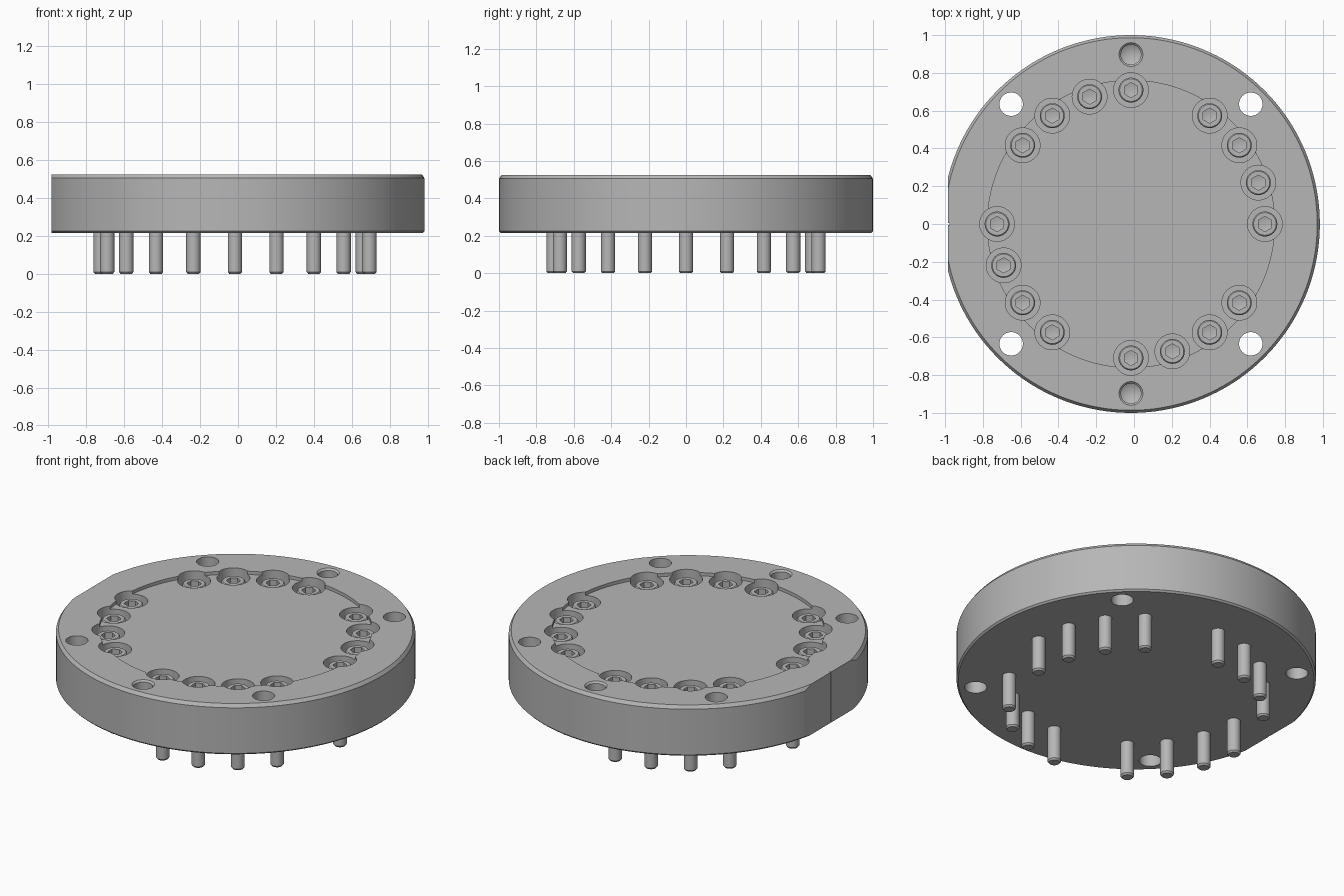
import bpy, bmesh, math
from mathutils import Matrix, Vector

if "Cube" in bpy.data.objects:
    bpy.data.objects.remove(bpy.data.objects["Cube"], do_unlink=True)

CX = -0.016                    # disc axis, shifted by the flat on one side
TOP, BOTTOM, FLOOR = 0.525, 0.215, 0.505
HEAD_TOP, SEAT = 0.49, 0.41
BOLT_R, HOLE_R = 0.709, 0.897

grey = bpy.data.materials.new("machined_grey")
grey.use_nodes = True
grey.diffuse_color = (0.47, 0.47, 0.47, 1)
grey.node_tree.nodes["Principled BSDF"].inputs["Base Color"].default_value = grey.diffuse_color


def lathe(bm, profile, segments, centre=(0, 0), start=0.0):
    """Revolve an (r, z) profile that starts and ends on the axis."""
    rings = []
    for r, z in profile:
        if r == 0:
            rings.append([bm.verts.new((*centre, z))] * segments)
            continue
        ring = []
        for i in range(segments):
            a = start + math.tau * i / segments
            ring.append(bm.verts.new((centre[0] + r * math.cos(a), centre[1] + r * math.sin(a), z)))
        rings.append(ring)
    for low, high in zip(rings, rings[1:]):
        for i in range(segments):
            j = (i + 1) % segments
            corners = list(dict.fromkeys((low[i], low[j], high[j], high[i])))
            bm.faces.new(corners)


def finish(name, bm):
    bmesh.ops.recalc_face_normals(bm, faces=bm.faces)
    mesh = bpy.data.meshes.new(name)
    bm.to_mesh(mesh)
    bm.free()
    mesh.materials.append(grey)
    obj = bpy.data.objects.new(name, mesh)
    bpy.context.collection.objects.link(obj)
    return obj


def select(obj):
    bpy.ops.object.select_all(action='DESELECT')
    obj.select_set(True)
    bpy.context.view_layer.objects.active = obj


def cut(obj, cutter):
    mod = obj.modifiers.new("cut", 'BOOLEAN')
    mod.operation = 'DIFFERENCE'
    mod.solver = 'EXACT'
    mod.object = cutter
    select(obj)
    bpy.ops.object.modifier_apply(modifier=mod.name)
    bpy.data.objects.remove(cutter, do_unlink=True)


def smooth(obj):
    select(obj)
    bpy.ops.object.shade_smooth_by_angle(angle=math.radians(25))


def polar(radius, degrees):
    a = math.radians(degrees)
    return (CX + radius * math.cos(a), radius * math.sin(a))


def add_box(bm, centre, size):
    bmesh.ops.create_cube(bm, size=1, matrix=Matrix.Translation(centre) @ Matrix.Diagonal((*size, 1)))


# Four groups of four screws, one gap per quarter
bolts = [polar(BOLT_R, quarter * 90 + step * 18) for quarter in range(4) for step in range(4)]

# Disc with chamfered rims and a shallow round recess
bm = bmesh.new()
lathe(bm, [(0, BOTTOM), (0.99, BOTTOM), (1, BOTTOM + 0.01), (1, TOP - 0.02), (0.986, TOP),
           (0.76, TOP), (0.76, FLOOR), (0, FLOOR)], 144, (CX, 0))
disc = finish("flange_disc", bm)

# Flat on the right side, with a fine index groove
bm = bmesh.new()
add_box(bm, (-1.084, 0, 0.4), (0.2, 1, 1))
cut(disc, finish("flat_cutter", bm))
bm = bmesh.new()
add_box(bm, (-0.984, 0, 0.4), (0.012, 0.008, 1))
cut(disc, finish("groove_cutter", bm))

# Counterbores, through holes and blind drilled holes
bm = bmesh.new()
for spot in bolts:
    lathe(bm, [(0, SEAT), (0.092, SEAT), (0.092, 0.6), (0, 0.6)], 40, spot)
for angle in (45, 135, 225, 315):
    lathe(bm, [(0, 0.1), (0.062, 0.1), (0.062, 0.6), (0, 0.6)], 40, polar(HOLE_R, angle))
for angle in (90, 270):
    lathe(bm, [(0, 0.34), (0.053, 0.37), (0.053, TOP - 0.01), (0.064, TOP + 0.001),
               (0.064, 0.6), (0, 0.6)], 40, polar(HOLE_R, angle))
cut(disc, finish("hole_cutter", bm))
smooth(disc)

# Socket screw: shank with chamfered tip, round head, hex socket
bm = bmesh.new()
lathe(bm, [(0, 0), (0.03, 0), (0.038, 0.01), (0.038, SEAT), (0.066, SEAT),
           (0.066, HEAD_TOP - 0.006), (0.06, HEAD_TOP), (0, HEAD_TOP)], 32)
screw = finish("screw_1", bm)
bm = bmesh.new()
lathe(bm, [(0, HEAD_TOP - 0.05), (0.04, HEAD_TOP - 0.04), (0.04, 0.6), (0, 0.6)], 6, start=math.pi / 6)
cut(screw, finish("socket_cutter", bm))
smooth(screw)

for i, (x, y) in enumerate(bolts):
    obj = screw
    if i:
        obj = screw.copy()
        obj.name = f"screw_{i + 1}"
        bpy.context.collection.objects.link(obj)
    obj.location = Vector((x, y, 0))
